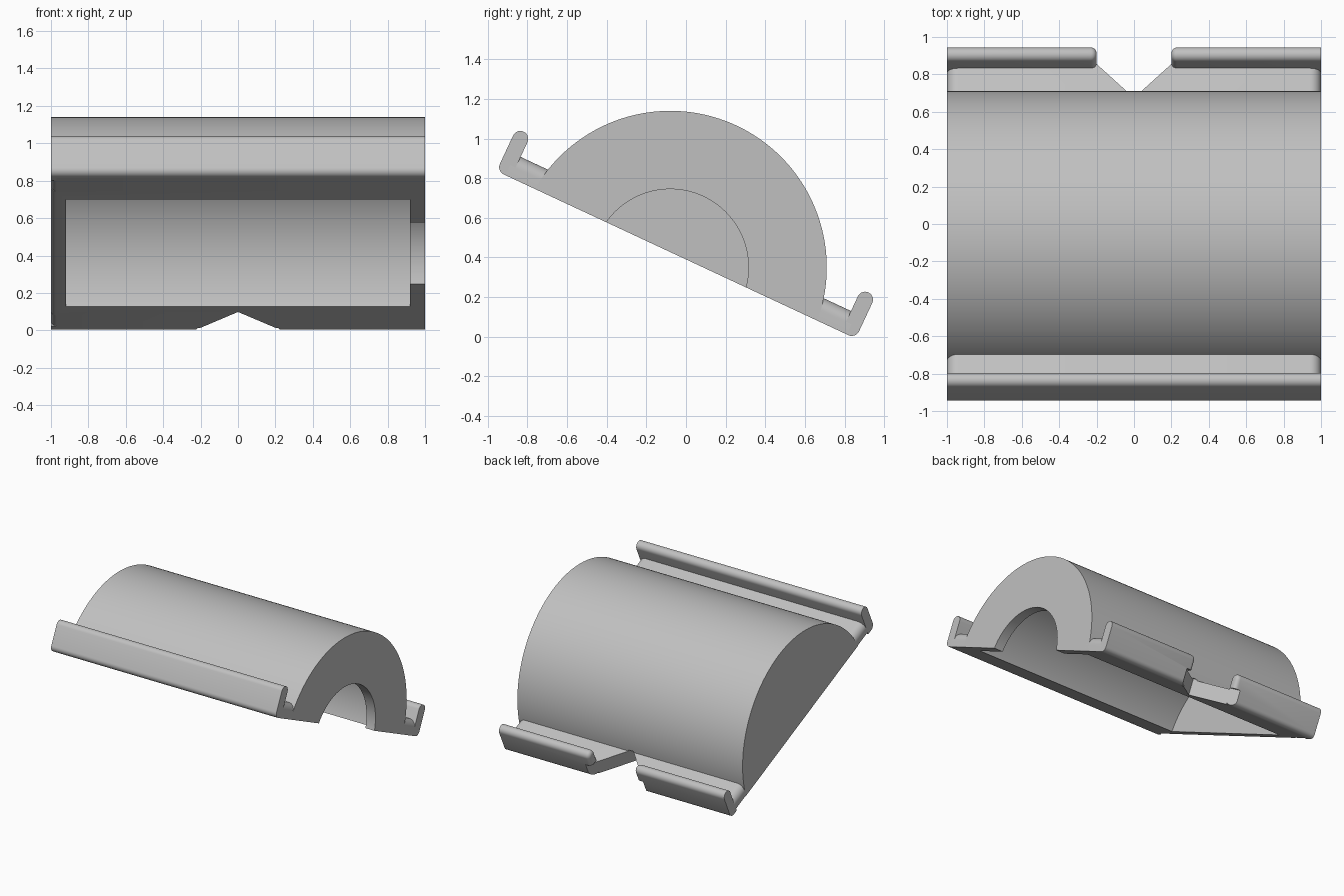
import bpy, bmesh, math
from math import cos, sin, pi, asin

if "Cube" in bpy.data.objects:
    bpy.data.objects.remove(bpy.data.objects["Cube"])

grey = bpy.data.materials.new("plain grey")
grey.use_nodes = True
grey.diffuse_color = (0.53, 0.53, 0.53, 1)
grey.node_tree.nodes["Principled BSDF"].inputs["Base Color"].default_value = (0.53, 0.53, 0.53, 1)

TILT = math.radians(-25)
OFFSET = (0, -0.05, 0.413)
DROP = 0.07          # arc centre lies this far below the base plane
OUTER, INNER, DOORWAY = 0.79, 0.68, 0.395


def arc(cx, cy, r, a0, a1, n):
    return [(cx + r * cos(a0 + (a1 - a0) * i / n), cy + r * sin(a0 + (a1 - a0) * i / n))
            for i in range(n + 1)]


def prism(name, profile, start, end, place):
    """Extrude a closed profile; place maps (p, q, depth) to a local point."""
    bm = bmesh.new()
    rings = [[bm.verts.new(place(p, q, d)) for p, q in profile] for d in (start, end)]
    n = len(profile)
    bm.faces.new(rings[0])
    bm.faces.new(rings[1][::-1])
    for i in range(n):
        j = (i + 1) % n
        bm.faces.new((rings[0][i], rings[0][j], rings[1][j], rings[1][i]))
    bmesh.ops.recalc_face_normals(bm, faces=bm.faces)
    mesh = bpy.data.meshes.new(name)
    bm.to_mesh(mesh)
    bm.free()
    mesh.materials.append(grey)
    obj = bpy.data.objects.new(name, mesh)
    bpy.context.collection.objects.link(obj)
    obj.rotation_euler.x = TILT
    obj.location = OFFSET
    return obj


def along_x(p, q, d):
    return (d, p, q)


def along_y(p, q, d):
    return (p, d, q)


def flat(p, q, d):
    return (p, q, d)


def activate(obj):
    bpy.ops.object.select_all(action='DESELECT')
    obj.select_set(True)
    bpy.context.view_layer.objects.active = obj


def cut(obj, cutter):
    activate(obj)
    mod = obj.modifiers.new("cut", 'BOOLEAN')
    mod.operation, mod.solver, mod.object = 'DIFFERENCE', 'EXACT', cutter
    bpy.ops.object.modifier_apply(modifier=mod.name)


def round_edges(obj, test, radius):
    bm = bmesh.new()
    bm.from_mesh(obj.data)
    edges = [e for e in bm.edges if all(test(v.co) for v in e.verts)]
    bmesh.ops.bevel(bm, geom=edges, offset=radius, segments=5, profile=0.5,
                    affect='EDGES', clamp_overlap=True)
    bm.to_mesh(obj.data)
    bm.free()


# Half-round shell, hollow, closed at one end and with an arched opening at the other
a = asin(DROP / OUTER)
shell = prism("shell", arc(0, -DROP, OUTER, a, pi - a, 96), -1, 1, along_x)
round_edges(shell, lambda c: c.x < -0.999 and abs(c.z) < 0.001, 0.03)
cavity = prism("cavity_cutter", arc(0, -DROP, INNER, 0, pi, 80), -0.92, 0.92, along_x)
doorway = prism("doorway_cutter", arc(0, -DROP, DOORWAY, 0, pi, 64), 0.8, 1.1, along_x)
cut(shell, cavity)
cut(shell, doorway)

# Shelves along both long sides, with rounded upper ends
r, top = 0.06, 0.116
shelf_profile = ([(1, 0)] + arc(1 - r, top - r, r, 0, pi / 2, 8)
                 + arc(r - 1, top - r, r, pi / 2, pi, 8)
                 + arc(-0.97, 0.03, 0.03, pi, 1.5 * pi, 5))
front_shelf = prism("front_shelf", shelf_profile, -0.95, -0.74, along_y)
back_shelf = prism("back_shelf", shelf_profile, 0.74, 0.95, along_y)

# Upturned lips with round tips; the back one is split in two
h = 0.04


def lip(name, side, x0, x1):
    pts = ([(0.92, 0)] + arc(0.96, h, h, -pi / 2, 0, 6) + arc(0.96, 0.198, h, 0, pi, 14))
    return prism(name, [(side * u, v) for u, v in pts], x0, x1, along_x)


front_lip = lip("front_lip", -1, -1, 1)
back_lips = []
for name, s in (("back_lip_left", 1), ("back_lip_right", -1)):
    part = lip(name, 1, s * 0.2, s)
    round_edges(part, lambda c: abs(c.x) < 0.201, 0.03)
    back_lips.append(part)

# V-shaped notch in the middle of the back edge
notch = prism("notch_cutter", [(0, 0.745), (0.4, 1.145), (-0.4, 1.145)], -0.1, 0.125, flat)
for part in [shell, back_shelf] + back_lips:
    cut(part, notch)

for cutter in (cavity, doorway, notch):
    bpy.data.objects.remove(cutter)

for part in [shell, front_shelf, back_shelf, front_lip] + back_lips:
    activate(part)
    bpy.ops.object.shade_smooth_by_angle(angle=math.radians(30))
